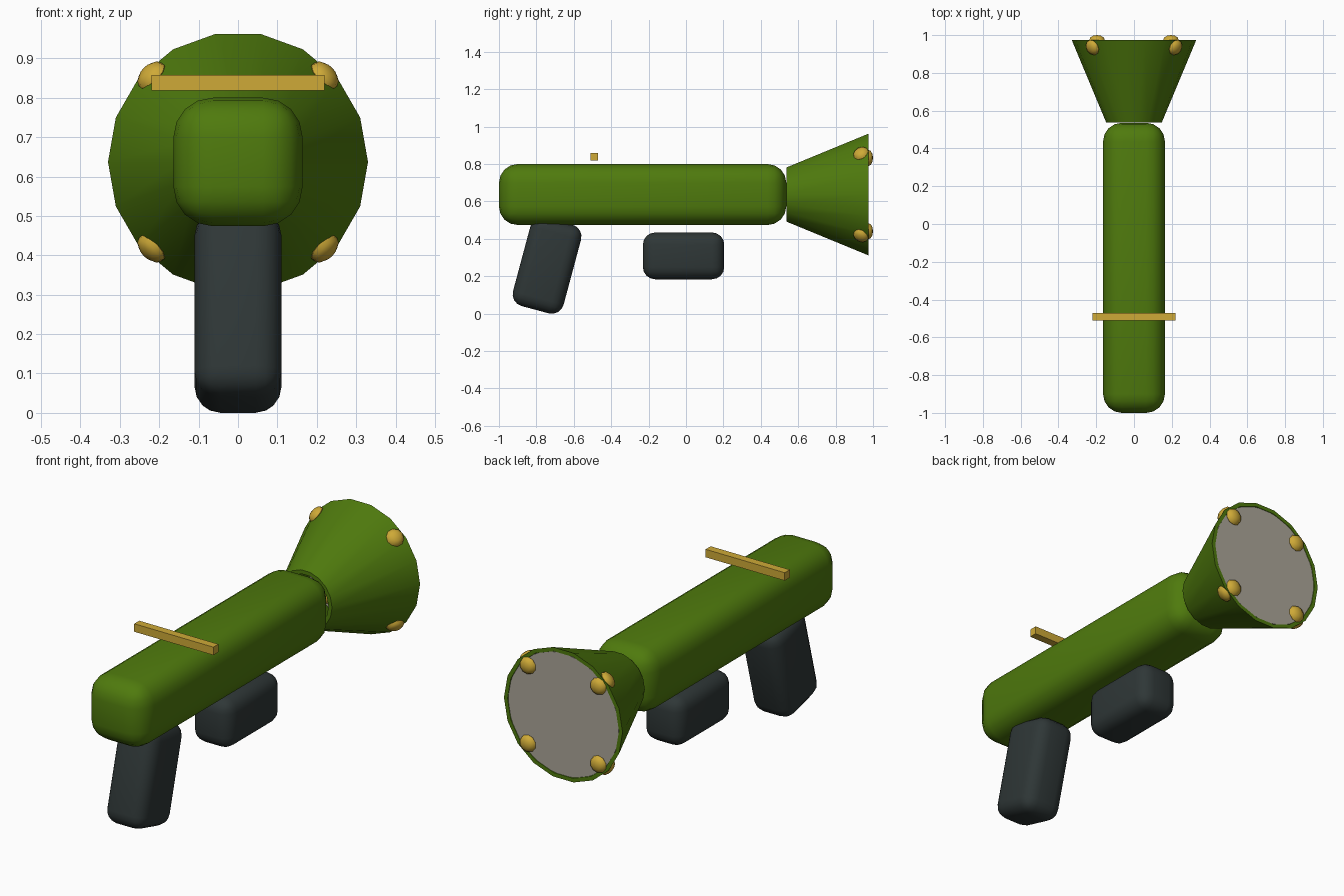
import bpy, bmesh, math
from mathutils import Vector, Matrix

if "Cube" in bpy.data.objects:
    bpy.data.objects.remove(bpy.data.objects["Cube"])


def material(name, rgb):
    m = bpy.data.materials.new(name)
    m.diffuse_color = (*rgb, 1)
    m.use_nodes = True
    m.node_tree.nodes["Principled BSDF"].inputs["Base Color"].default_value = m.diffuse_color
    return m


GREEN = material("olive green", (0.078, 0.195, 0.004))
DARK = material("dark slate", (0.028, 0.038, 0.038))
GOLD = material("gold", (0.62, 0.40, 0.038))
GREY = material("warm grey", (0.41, 0.38, 0.32))
AXIS_Z = 0.637


def finish(name, bm, mat, smooth=True):
    bmesh.ops.recalc_face_normals(bm, faces=bm.faces)
    me = bpy.data.meshes.new(name)
    bm.to_mesh(me)
    bm.free()
    me.materials.append(mat)
    ob = bpy.data.objects.new(name, me)
    bpy.context.collection.objects.link(ob)
    if smooth:
        bpy.ops.object.select_all(action='DESELECT')
        ob.select_set(True)
        bpy.context.view_layer.objects.active = ob
        bpy.ops.object.shade_smooth_by_angle(angle=math.radians(35))
    return ob


def box(name, centre, size, mat, bevel=0, tilt=0):
    bm = bmesh.new()
    bmesh.ops.create_cube(bm, size=1, matrix=Matrix.Diagonal((*size, 1)))
    if bevel:
        bmesh.ops.bevel(bm, geom=bm.edges[:], offset=bevel, segments=4,
                        profile=0.5, affect='EDGES')
    bm.transform(Matrix.Translation(centre) @ Matrix.Rotation(tilt, 4, 'X'))
    return finish(name, bm, mat, bool(bevel))


# Rounded barrel, grips and sight bar
box("barrel", (0, -0.232, AXIS_Z), (0.328, 1.536, 0.326), GREEN, 0.1)
box("rear_grip", (0, -0.743, 0.258), (0.22, 0.28, 0.49), DARK, 0.065, math.radians(-15))
box("front_grip", (0, -0.013, 0.309), (0.22, 0.435, 0.25), DARK, 0.065)
box("sight_bar", (0, -0.49, 0.838), (0.44, 0.04, 0.04), GOLD)

# Hollow flared horn, 18 sides
SIDES = 18
R0, R1, Y0, Y1 = 0.147, 0.33, 0.537, 0.975
bm = bmesh.new()
rings = []
for r, y in ((R0, Y0), (R1, Y1), (R1 - 0.02, Y1), (R0 - 0.02, Y0)):
    rings.append([bm.verts.new((r * math.cos(a), y, AXIS_Z + r * math.sin(a)))
                  for a in (math.tau * k / SIDES for k in range(SIDES))])
for i in range(4):
    a, b = rings[i], rings[(i + 1) % 4]
    for k in range(SIDES):
        n = (k + 1) % SIDES
        bm.faces.new((a[k], a[n], b[n], b[k]))
finish("horn", bm, GREEN)

# Grey plate closing the horn mouth
bm = bmesh.new()
bmesh.ops.create_cone(bm, cap_ends=True, segments=SIDES, radius1=0.311, radius2=0.311, depth=0.008,
                      matrix=Matrix.Translation((0, 0.969, AXIS_Z))
                      @ Matrix.Rotation(math.pi / 2, 4, 'X')
                      @ Matrix.Rotation(math.pi / 2, 4, 'Z')
                      @ Matrix.Rotation(math.pi / 2, 4, 'Z'))
finish("mouth_plate", bm, GREY)


# Flattened domed rivets on the horn wall and on the mouth plate
def rivet(name, centre, normal):
    bm = bmesh.new()
    bmesh.ops.create_uvsphere(bm, u_segments=10, v_segments=6, radius=0.043)
    turn = normal.to_track_quat('Z', 'Y').to_matrix().to_4x4()
    bm.transform(Matrix.Translation(centre) @ turn @ Matrix.Diagonal((1, 1, 0.58, 1)))
    finish(name, bm, GOLD)


slope = math.atan2(R1 - R0, Y1 - Y0)
for k in range(4):
    a = math.radians(45 + 90 * k)
    out = Vector((math.cos(a), 0, math.sin(a)))
    axis = Vector((0, 0, AXIS_Z))
    rivet(f"wall_rivet_{k + 1}", axis + out * 0.31 + Vector((0, 0.935, 0)),
          out * math.cos(slope) - Vector((0, math.sin(slope), 0)))
    rivet(f"plate_rivet_{k + 1}", axis + out * 0.277 + Vector((0, 0.975, 0)), Vector((0, 1, 0)))
